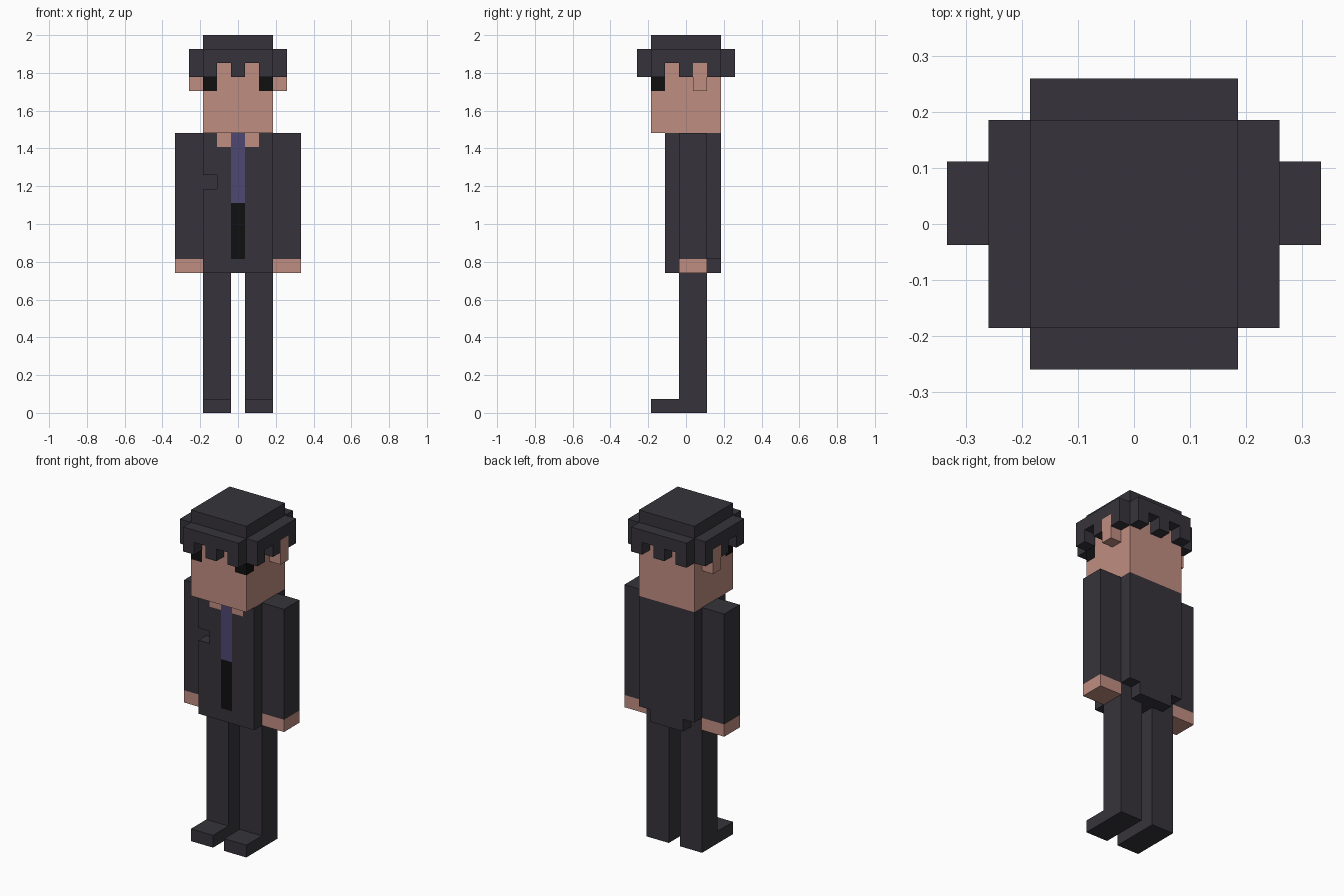
import bpy
import bmesh
import math
from mathutils import Vector

cube = bpy.data.objects.get("Cube")
if cube:
    bpy.data.objects.remove(cube, do_unlink=True)

U = 2 / 27  # edge of one block


def material(name, rgb):
    m = bpy.data.materials.new(name)
    m.diffuse_color = (*rgb, 1)
    m.use_nodes = True
    m.node_tree.nodes["Principled BSDF"].inputs["Base Color"].default_value = (*rgb, 1)
    return m


DARK, SKIN, PURPLE, BLACK = range(4)
PALETTE = [material("charcoal cloth", (0.037, 0.034, 0.043)),
           material("skin", (0.53, 0.27, 0.22)),
           material("purple tie", (0.078, 0.063, 0.165)),
           material("black", (0.005, 0.005, 0.005))]


def box(x, y, z):
    """Block cells in inclusive index ranges, centred on x and y."""
    return {(i, j, k) for i in range(x[0], x[1] + 1)
            for j in range(y[0], y[1] + 1) for k in range(z[0], z[1] + 1)}


def mirrored(cells):
    return {(-i, j, k) for i, j, k in cells}


def build(name, cells, paint):
    """Skin the outside of a set of cells, coloured by the paint rule."""
    bm = bmesh.new()
    verts = {}
    for cell in sorted(cells):
        for axis in range(3):
            for side in (-1, 1):
                neighbour = list(cell)
                neighbour[axis] += side
                if tuple(neighbour) in cells:
                    continue
                b, c = (axis + 1) % 3, (axis + 2) % 3
                ring = []
                for p, q in ((0, 0), (1, 0), (1, 1), (0, 1)):
                    corner = list(cell)
                    corner[axis] += (side + 1) // 2
                    corner[b] += p
                    corner[c] += q
                    key = tuple(corner)
                    if key not in verts:
                        offset = Vector((0.5, 0.5, 0))
                        verts[key] = bm.verts.new((Vector(key) - offset) * U)
                    ring.append(verts[key])
                face = bm.faces.new(ring if side > 0 else ring[::-1])
                face.material_index = paint(*cell)
    bmesh.ops.dissolve_limit(bm, angle_limit=math.radians(1), verts=bm.verts[:],
                             edges=bm.edges[:], delimit={'MATERIAL'})
    mesh = bpy.data.meshes.new(name)
    bm.to_mesh(mesh)
    bm.free()
    for m in PALETTE:
        mesh.materials.append(m)
    obj = bpy.data.objects.new(name, mesh)
    bpy.context.collection.objects.link(obj)
    return obj


# Head with eyes wrapping the front corners
build("head", box((-2, 2), (-2, 2), (20, 25)),
      lambda i, j, k: BLACK if abs(i) == 2 and j == -2 and k == 23 else SKIN)

# Hair: cap, a band on each side and a toothed fringe
hair = box((-2, 2), (-2, 2), (26, 26))
for s in (-3, 3):
    hair |= box((-2, 2), (s, s), (25, 25)) | box((s, s), (-2, 2), (25, 25))
    for t in (-2, 0, 2):
        hair |= {(t, s, 24), (s, t, 24)}
build("hair", hair, lambda i, j, k: DARK)


# Jacket with open collar, tie and shirt front
def jacket_paint(i, j, k):
    if j == -1 and abs(i) == 1 and k == 19:
        return SKIN
    if j == -1 and i == 0 and k >= 11:
        return PURPLE if k >= 15 else BLACK
    return DARK


jacket = box((-2, 2), (-1, 2), (10, 19))
jacket -= {(-2, -1, 16), (-2, 2, 10), (2, 2, 10)}  # pocket and cut back hem
build("jacket", jacket, jacket_paint)

# Paired parts
ear = box((3, 3), (1, 1), (23, 24))
arm = box((3, 4), (0, 1), (10, 19))
leg = box((1, 2), (0, 1), (0, 9)) | box((1, 2), (-2, -1), (0, 0))
for side, place in (("left", set), ("right", mirrored)):
    build(side + "_ear", place(ear), lambda i, j, k: SKIN)
    build(side + "_arm", place(arm), lambda i, j, k: SKIN if k == 10 else DARK)
    build(side + "_leg", place(leg), lambda i, j, k: DARK)
